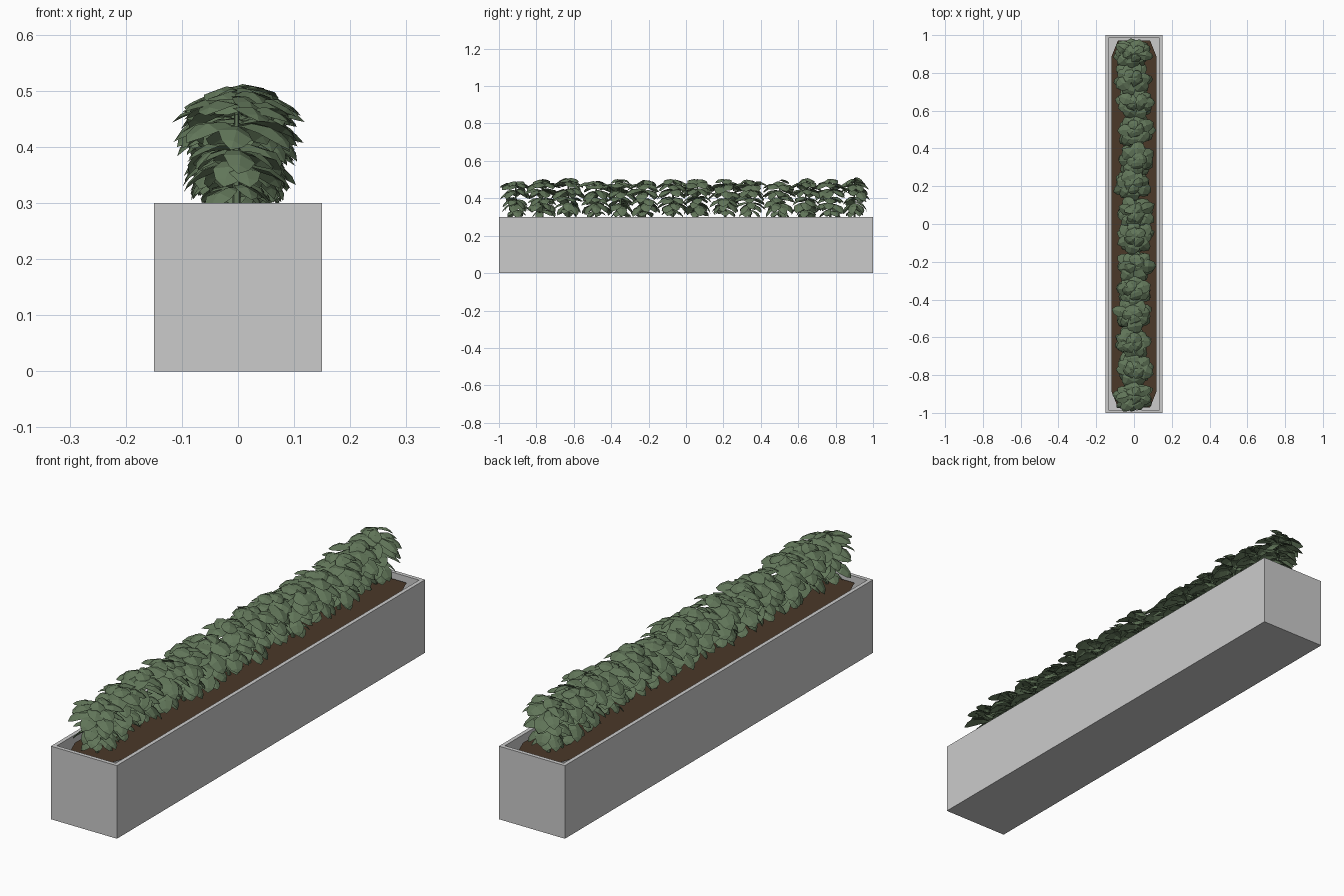
import bpy, bmesh, math, random
from mathutils import Vector, Matrix

if "Cube" in bpy.data.objects:
    bpy.data.objects.remove(bpy.data.objects["Cube"])

random.seed(7)

def material(name, rgb):
    m = bpy.data.materials.new(name)
    m.diffuse_color = (*rgb, 1)
    m.use_nodes = True
    m.node_tree.nodes["Principled BSDF"].inputs["Base Color"].default_value = m.diffuse_color
    return m

def make_object(name, bm, mat=None):
    me = bpy.data.meshes.new(name)
    bm.to_mesh(me)
    bm.free()
    ob = bpy.data.objects.new(name, me)
    bpy.context.collection.objects.link(ob)
    if mat:
        me.materials.append(mat)
    return ob

green = material("leaf_green", (0.12, 0.18, 0.10))
brown = material("soil_brown", (0.07, 0.04, 0.022))

# Planter trough: box with the top inset and pushed down
bm = bmesh.new()
bmesh.ops.create_cube(bm, size=1, matrix=Matrix.Translation((0, 0, 0.15)) @ Matrix.Diagonal((0.3, 2, 0.3, 1)))
top = max(bm.faces, key=lambda f: f.calc_center_median().z)
bmesh.ops.inset_region(bm, faces=[top], thickness=0.023)
inner = bmesh.ops.extrude_face_region(bm, geom=[top])
verts = [v for v in inner["geom"] if isinstance(v, bmesh.types.BMVert)]
bmesh.ops.translate(bm, verts=verts, vec=(0, 0, -0.28))
if top.is_valid:
    bmesh.ops.delete(bm, geom=[top], context="FACES_ONLY")
bmesh.ops.recalc_face_normals(bm, faces=bm.faces)
make_object("planter_trough", bm)

# Soil bed: long sheet with cut corners
bm = bmesh.new()
corner = [(0.118, 0.89), (0.085, 0.972)]
ring = corner + [(-x, y) for x, y in corner[::-1]]
ring += [(-x, -y) for x, y in ring]
bm.faces.new([bm.verts.new((x, y, 0.28)) for x, y in ring])
make_object("soil_bed", bm, brown)

# Leaf rows: distance along leaf, half width, extra downward bend in degrees
LEAF = [(0.0, 0.04, 0), (0.25, 0.27, 12), (0.55, 0.38, 22), (0.82, 0.24, 28), (1.0, 0.0, 18)]

def add_leaf(bm, base, azimuth, pitch, length, width):
    turn = Matrix.Translation(base) @ Matrix.Rotation(azimuth, 4, "Z") @ Matrix.Rotation(random.uniform(-.3, .3), 4, "X")
    r = z = prev = 0.0
    rows = []
    for t, w, bend in LEAF:
        pitch -= math.radians(bend)
        r += (t - prev) * length * math.cos(pitch)
        z += (t - prev) * length * math.sin(pitch)
        prev = t
        half = w * width
        pts = [(r, 0, z)] if w == 0 else [(r, -half, z - half * .3), (r, 0, z), (r, half, z - half * .3)]
        rows.append([bm.verts.new(turn @ Vector(p)) for p in pts])
    for a, b in zip(rows, rows[1:]):
        for i in (0, 1):
            bm.faces.new((a[i], b[i], b[i + 1], a[i + 1]) if len(b) == 3 else (a[i], b[0], a[i + 1]))

# Leaf tiers: count, height above soil, start pitch, length, width
TIERS = [(4, 0.222, 18, 0.075, 0.085), (7, 0.195, 32, 0.118, 0.10), (7, 0.165, 22, 0.122, 0.09),
         (6, 0.120, 25, 0.105, 0.09), (7, 0.095, 12, 0.112, 0.085), (5, 0.055, 15, 0.08, 0.07)]

# Row of shrubs, each a thin stem with drooping leaf tiers
YS = [-0.91, -0.77, -0.63, -0.48, -0.35, -0.22, -0.07, 0.06, 0.21, 0.34, 0.5, 0.64, 0.77, 0.9]
for n, y in enumerate(YS):
    bm = bmesh.new()
    x = random.uniform(-0.01, 0.012)
    k = random.uniform(0.94, 1.0)
    end = 0.82 if n in (0, len(YS) - 1) else 0.92
    bmesh.ops.create_cone(bm, cap_ends=True, segments=5, radius1=0.008, radius2=0.004, depth=0.22,
                          matrix=Matrix.Translation((0, 0, 0.11)))
    for count, h, pitch, length, width in TIERS:
        start = random.uniform(0, math.tau)
        for i in range(count):
            add_leaf(bm, Vector((0, 0, h + random.uniform(-.008, .008))),
                     start + math.tau * i / count + random.uniform(-.25, .25),
                     math.radians(pitch + random.uniform(-10, 10)),
                     length * random.uniform(0.85, 1.1), width * random.uniform(0.85, 1.15))
    bmesh.ops.scale(bm, vec=(1, end, k), verts=bm.verts)
    ob = make_object(f"shrub_{n + 1}", bm, green)
    ob.location = (x, y, 0.28)
